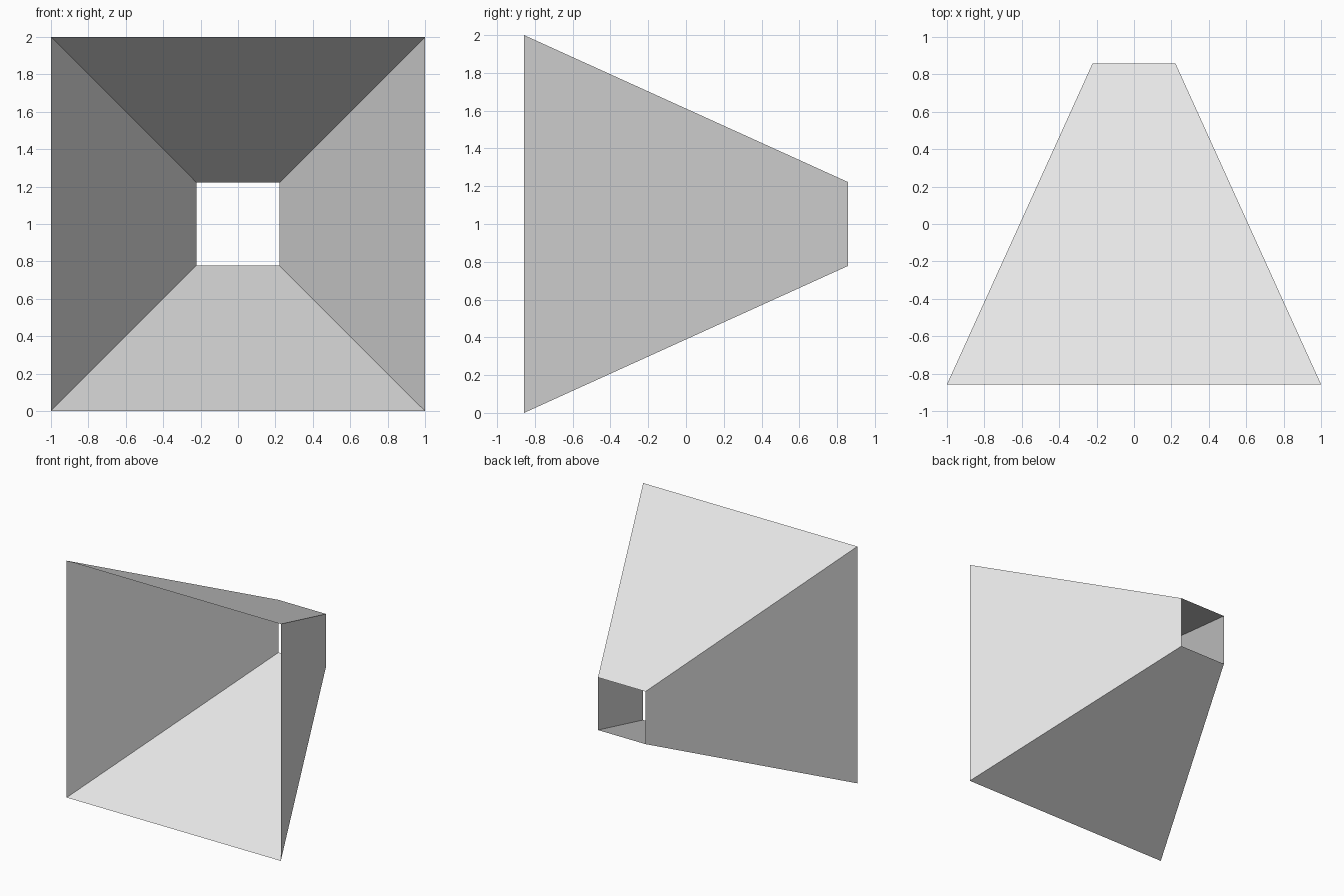
import bpy
import bmesh
from math import pi, sqrt
from mathutils import Matrix

FRONT_HALF = 1.0    # half width of the wide front opening
BACK_HALF = 0.222   # half width of the small back opening
DEPTH = 1.715

cube = bpy.data.objects.get("Cube")
if cube:
    bpy.data.objects.remove(cube, do_unlink=True)

# Plain light grey surface
grey = bpy.data.materials.new("light_grey")
grey.use_nodes = True
colour = (0.8, 0.8, 0.8, 1)
grey.diffuse_color = colour
grey.node_tree.nodes["Principled BSDF"].inputs["Base Color"].default_value = colour

# Open four-sided funnel: wide mouth at the front, small mouth at the back
bm = bmesh.new()
bmesh.ops.create_cone(bm, cap_ends=False, segments=4,
                      radius1=FRONT_HALF * sqrt(2),
                      radius2=BACK_HALF * sqrt(2), depth=DEPTH)
place = (Matrix.Translation((0, 0, FRONT_HALF))
         @ Matrix.Rotation(-pi / 2, 4, "X")
         @ Matrix.Rotation(pi / 4, 4, "Z"))
bm.transform(place)

# Turn every wall so its normal points away from the central axis
for face in bm.faces:
    face.normal_update()
    centre = face.calc_center_median()
    if face.normal.x * centre.x + face.normal.z * (centre.z - FRONT_HALF) < 0:
        face.normal_flip()

mesh = bpy.data.meshes.new("square_funnel")
bm.to_mesh(mesh)
bm.free()
mesh.materials.append(grey)
funnel = bpy.data.objects.new("square_funnel", mesh)
bpy.context.collection.objects.link(funnel)
